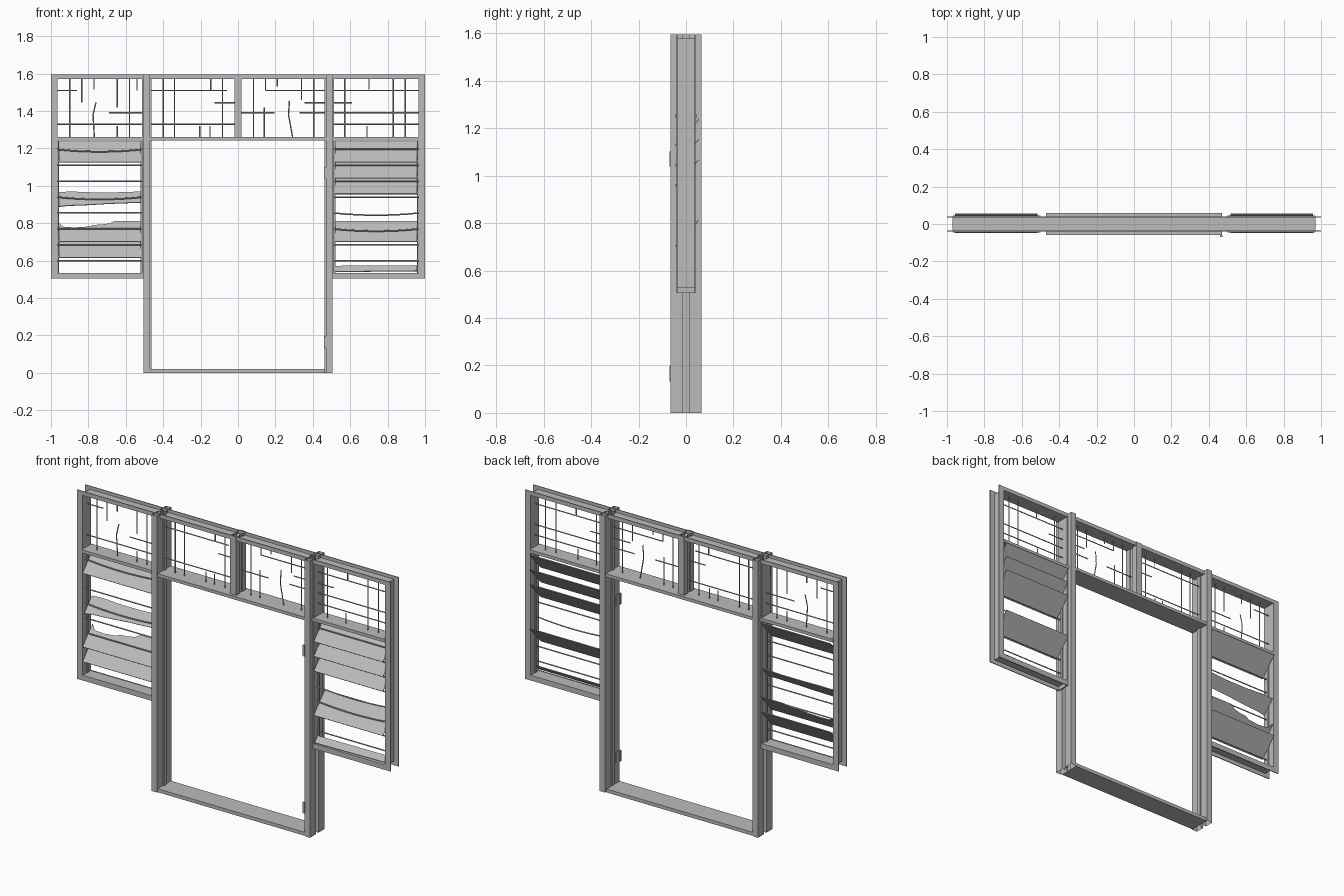
import bpy, bmesh
from mathutils import Vector

cube = bpy.data.objects.get("Cube")
if cube:
    bpy.data.objects.remove(cube, do_unlink=True)

metal = bpy.data.materials.new("weathered grey metal")
metal.use_nodes = True
GREY = (0.5, 0.5, 0.5, 1)
metal.diffuse_color = GREY
metal.node_tree.nodes["Principled BSDF"].inputs["Base Color"].default_value = GREY


def finish(bm, name):
    mesh = bpy.data.meshes.new(name)
    bmesh.ops.recalc_face_normals(bm, faces=bm.faces)
    bm.to_mesh(mesh)
    bm.free()
    mesh.materials.append(metal)
    ob = bpy.data.objects.new(name, mesh)
    bpy.context.collection.objects.link(ob)
    return ob


def box(bm, x0, x1, y0, y1, z0, z1):
    lo, hi = Vector((x0, y0, z0)), Vector((x1, y1, z1))
    for v in bmesh.ops.create_cube(bm, size=1)["verts"]:
        v.co = (lo + hi) / 2 + v.co * (hi - lo)


def boxes(name, items):
    bm = bmesh.new()
    for item in items:
        box(bm, *item)
    return finish(bm, name)


def tube(name, profile, z0, z1):
    """Hollow open-ended section made from a closed plan outline."""
    bm = bmesh.new()
    low = [bm.verts.new((x, y, z0)) for x, y in profile]
    high = [bm.verts.new((x, y, z1)) for x, y in profile]
    for i in range(len(profile)):
        j = (i + 1) % len(profile)
        bm.faces.new((low[i], low[j], high[j], high[i]))
    return finish(bm, name)


def wires(name, paths, radius=0.0035):
    """Thin bars; each path is a list of (x, z) points, or (x, y, z)."""
    curve = bpy.data.curves.new(name, "CURVE")
    curve.dimensions = "3D"
    curve.bevel_depth = radius
    curve.bevel_resolution = 0
    curve.use_fill_caps = True
    for path in paths:
        spline = curve.splines.new("POLY")
        spline.points.add(len(path) - 1)
        for point, co in zip(spline.points, path):
            point.co = (co[0], 0, co[1], 1) if len(co) == 2 else (*co, 1)
    curve.materials.append(metal)
    ob = bpy.data.objects.new(name, curve)
    bpy.context.collection.objects.link(ob)


TOP, HEAD, LEDGE = 1.595, 1.575, 1.26
names = {1: "left", -1: "right"}

# Door posts with a door stop on the inside and a groove on the outside
half = [(.505, .065), (.47, .065), (.47, .012), (.463, .012)]
groove = [(.485, .012), (.505, .012)]
outline = half + [(x, -y) for x, y in reversed(half)] \
    + [(x, -y) for x, y in reversed(groove)] + groove
for s, side in names.items():
    tube(side + "_door_post", [(s * x, y) for x, y in outline], 0, TOP)

# Sill, door head and centre mullion
boxes("door_sill", [(-.47, .465, -.06, .06, 0, .02)])
boxes("door_head", [(-.47, .47, -.06, .06, 1.242, LEDGE)])
mullion = [(-.02, -.045), (.02, -.045), (.02, -.012), (.014, -.012),
           (.014, .012), (.02, .012), (.02, .045), (-.02, .045),
           (-.02, .012), (-.014, .012), (-.014, -.012), (-.02, -.012)]
tube("centre_mullion", mullion, LEDGE, TOP)

# Top rail: a channel open upwards
boxes("top_rail", [(-.97, .97, -.035, .035, HEAD - .003, HEAD + .002)]
      + [(-1, 1, y - .0025, y + .0025, HEAD - .003, TOP) for y in (-.0375, .0375)])

# Side window frames: channels open outwards, with a ledge between the panes
for s, side in names.items():
    def span(a, b):
        return tuple(sorted((s * a, s * b)))
    parts = [(*span(.965, .97), -.035, .035, .53, HEAD),
             (*span(.5, .97), -.035, .035, .528, .533),
             (*span(.5, .968), -.045, .045, 1.242, LEDGE),
             (*span(.503, .512), -.035, .035, .505, HEAD)]
    for y in (-.0375, .0375):
        parts += [(*span(.965, 1), y - .0025, y + .0025, .505, TOP),
                  (*span(.503, 1), y - .0025, y + .0025, .505, .535),
                  (*span(.503, .512), y - .0025, y + .0025, .505, HEAD)]
    # Slat clip rails
    for x in (.515, .958):
        parts.append((*span(x, x + .005), -.006, .006, .535, 1.24))
    boxes(side + "_window_frame", parts)

# Hinges on one post
for z, where in ((1.07, "upper"), (.165, "lower")):
    boxes(where + "_hinge", [(.461, .472, -.069, -.06, z - .032, z + .032),
                             (.466, .47, -.065, -.03, z - .032, z + .032)])


# Broken lattice in the upper panes
def row(z, a, b):
    return [(a, z), (b, z)]


def col(x, a=LEDGE, b=HEAD):
    return [(x, a), (x, b)]


LOW, MID, HIGH, UP = 1.33, 1.39, 1.51, 1.445
STUB = 1.32
wires("right_pane_lattice", [
    row(LOW, -.97, -.51), row(HIGH, -.97, -.86), row(MID, -.69, -.51),
    col(-.9), col(-.835, UP), col(-.77, 1.515), col(-.58), col(-.645, 1.42),
    col(-.645, LEDGE, STUB), col(-.54, HIGH),
    [(-.76, UP), (-.775, 1.38), (-.768, LEDGE)]])
wires("centre_right_lattice", [
    row(LOW, -.47, -.02), row(HIGH, -.47, -.06), row(UP, -.125, -.02),
    col(-.4), col(-.34), col(-.083), col(-.145, HIGH),
    col(-.205, LEDGE, STUB), col(-.15, LEDGE, STUB)])
wires("centre_left_lattice", [
    row(HIGH, .147, .465), row(MID, .02, .195), row(MID, .33, .465),
    row(UP, .355, .465), col(.083), col(.405), col(.147, HIGH),
    col(.34, 1.46), col(.21, 1.53), col(.14, LEDGE, 1.42),
    [(.275, 1.455), (.27, 1.38), (.292, LEDGE)]])
wires("left_pane_lattice", [
    row(HIGH, .505, .965), row(MID, .505, .965), row(LOW, .505, .965),
    row(UP, .505, .61), col(.57), col(.83), col(.895),
    col(.7, 1.515), col(.69, LEDGE, STUB)])

# Louvre slats, drawn as (across, up the slope) outlines from 0 to 1
FULL = [(0, 0), (1, 0), (1, 1), (0, 1)]
STRIP = [(0, .08), (1, .12), (1, .38), (0, .36)]
TORN_LOW = [(0, .15), (.1, .2), (.35, .24), (.6, .3), (1, .36),
            (1, .88), (.7, .84), (.4, .84), (.15, .88), (0, .85)]
TORN_HIGH = [(0, 0), (1, 0), (1, 1), (.68, 1), (.62, .88), (.52, .82),
             (.42, .8), (.36, .72), (.2, .68), (.06, .7), (0, .9)]
PITCH, FIRST = .085, 1.18


def slat(name, s, index, shape):
    z = FIRST - index * PITCH
    left = .517 if s > 0 else -.958
    bm = bmesh.new()
    face = bm.faces.new([bm.verts.new((left + u * .441, -.045 + t * .1,
                                       z - .055 + t * .11)) for u, t in shape])
    ext = bmesh.ops.extrude_face_region(bm, geom=[face])["geom"]
    for v in ext:
        if isinstance(v, bmesh.types.BMVert):
            v.co += Vector((0, -.003, .003))
    finish(bm, name)


for s, layout in ((1, {0: FULL, 1: FULL, 2: FULL, 5: FULL, 7: STRIP}),
                  (-1, {0: FULL, 3: TORN_LOW, 5: TORN_HIGH, 6: FULL})):
    for index, shape in layout.items():
        slat(f"{names[s]}_slat_{index + 1}", s, index, shape)

# Slat rods, some sagging
for s, sagging in ((1, (4, 5)), (-1, (0, 3))):
    paths = []
    for i in range(8):
        z = 1.195 - i * PITCH
        sag = .012 if i in sagging else 0
        paths.append([(s * (.512 + .455 * k / 8), -.012,
                       z - sag * (1 - (k / 4 - 1) ** 2)) for k in range(9)])
    wires(names[s] + "_slat_rods", paths, .004)
